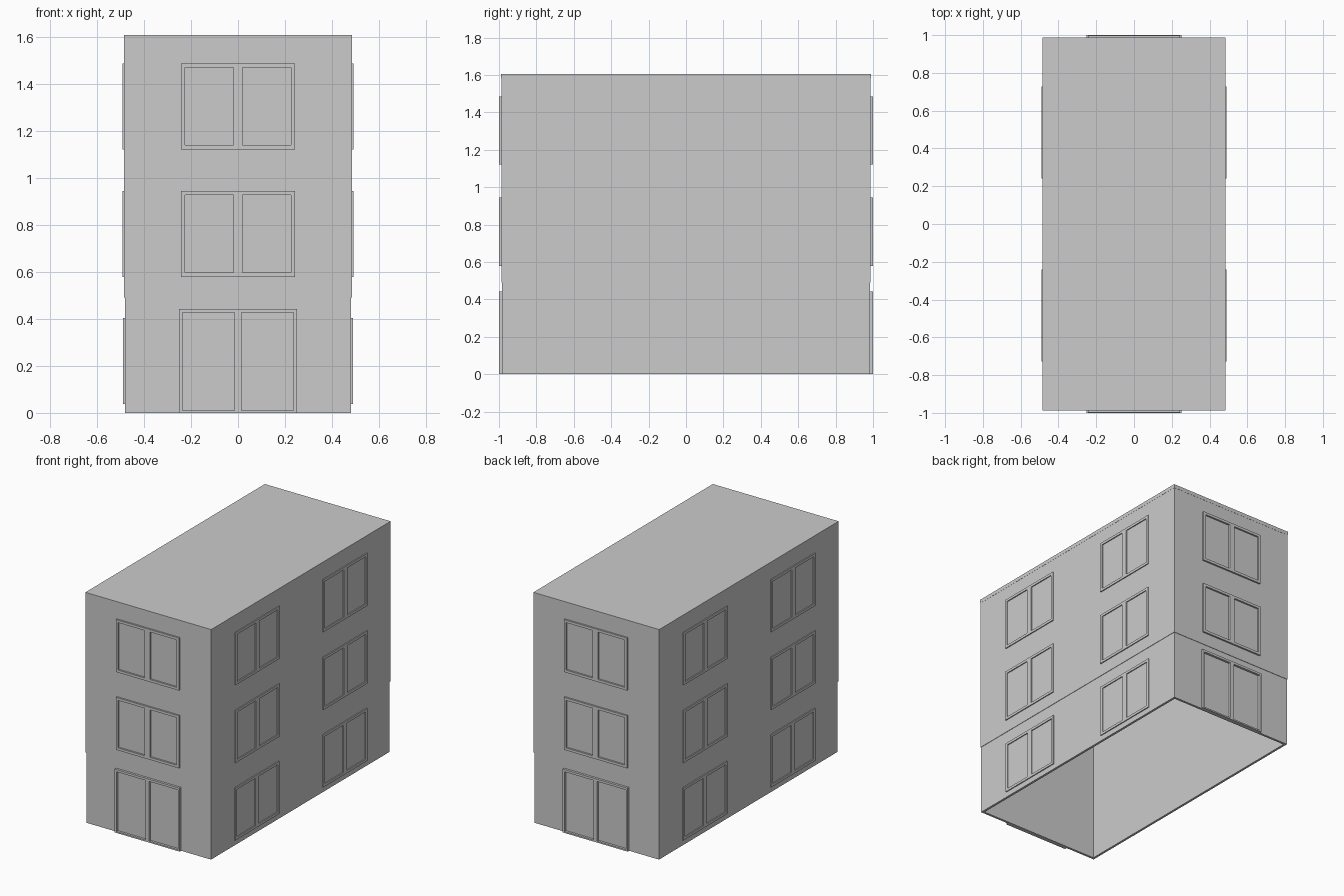
import bpy, bmesh
from mathutils import Matrix, Vector
from math import pi

if "Cube" in bpy.data.objects:
    bpy.data.objects.remove(bpy.data.objects["Cube"])

WX, WY = 0.484, 0.987      # outer wall half sizes
T = 0.016                  # wall thickness


def pierced_plate(name, us, vs, holes, depth, matrix):
    """Grid plate in local XY with some cells left open, extruded along +Z."""
    bm = bmesh.new()
    grid = [[bm.verts.new((u, v, 0)) for v in vs] for u in us]
    for i in range(len(us) - 1):
        for j in range(len(vs) - 1):
            if (i, j) not in holes:
                bm.faces.new((grid[i][j], grid[i + 1][j],
                              grid[i + 1][j + 1], grid[i][j + 1]))
    ext = bmesh.ops.extrude_face_region(bm, geom=bm.faces[:])
    verts = [g for g in ext["geom"] if isinstance(g, bmesh.types.BMVert)]
    bmesh.ops.translate(bm, verts=verts, vec=(0, 0, depth))
    bmesh.ops.recalc_face_normals(bm, faces=bm.faces[:])
    # merge the grid cells into clean flat faces
    bmesh.ops.dissolve_limit(bm, angle_limit=0.01, verts=bm.verts[:], edges=bm.edges[:])
    mesh = bpy.data.meshes.new(name)
    bm.to_mesh(mesh)
    bm.free()
    obj = bpy.data.objects.new(name, mesh)
    obj.matrix_world = matrix
    bpy.context.collection.objects.link(obj)
    return obj


def storey(name, z0, z1, inset=0.0):
    """Hollow rectangular ring of walls."""
    x, y = WX - inset, WY - inset
    pierced_plate(name, [-x, -x + T, x - T, x], [-y, -y + T, y - T, y],
                  {(1, 1)}, z1 - z0, Matrix.Translation((0, 0, z0)))


def facing(angle, dist, along, z):
    """Local X runs along the wall, local Y is up, local Z points outwards."""
    return (Matrix.Rotation(angle, 4, 'Z')
            @ Matrix.Translation((along, -dist, z))
            @ Matrix.Rotation(pi / 2, 4, 'X'))


def window(name, angle, dist, along, z, depth):
    pierced_plate(name, [-0.243, -0.225, -0.02, 0.02, 0.225, 0.243],
                  [0, 0.018, 0.348, 0.366], {(1, 1), (3, 1)},
                  depth, facing(angle, dist, along, z))


# walls, one hollow ring per storey
storey("ground_floor_walls", 0.0, 0.49, 0.003)
storey("first_floor_walls", 0.49, 1.03)
storey("second_floor_walls", 1.03, 1.58)

# roof slab
bpy.ops.mesh.primitive_cube_add(size=1, location=(0, 0, 1.593))
roof = bpy.context.object
roof.name = "roof_slab"
roof.data.transform(Matrix.Diagonal(Vector((2 * WX + 0.002, 2 * WY + 0.002, 0.026, 1))))

# double doors and upper windows on the front and back
for side, angle in (("front", 0), ("back", pi)):
    for leaf, s in (("left", -1), ("right", 1)):
        us = sorted(s * u for u in (0, 0.014, 0.236, 0.251))
        pierced_plate(f"{side}_door_{leaf}", us, [0, 0.01, 0.426, 0.442], {(1, 1)},
                      0.017, facing(angle, WY - 0.004, 0, 0))
    for n, z in enumerate((0.578, 1.12)):
        window(f"{side}_window_{n + 1}", angle, WY - 0.001, 0, z, 0.013)

# two columns of windows on both long sides
for side, angle in (("right", pi / 2), ("left", -pi / 2)):
    for n, z in enumerate((0.037, 0.578, 1.12)):
        base = WX - (0.004 if n == 0 else 0.001)
        for col, along in (("a", -0.484), ("b", 0.484)):
            window(f"{side}_window_{n}_{col}", angle, base, along, z, 0.008)
